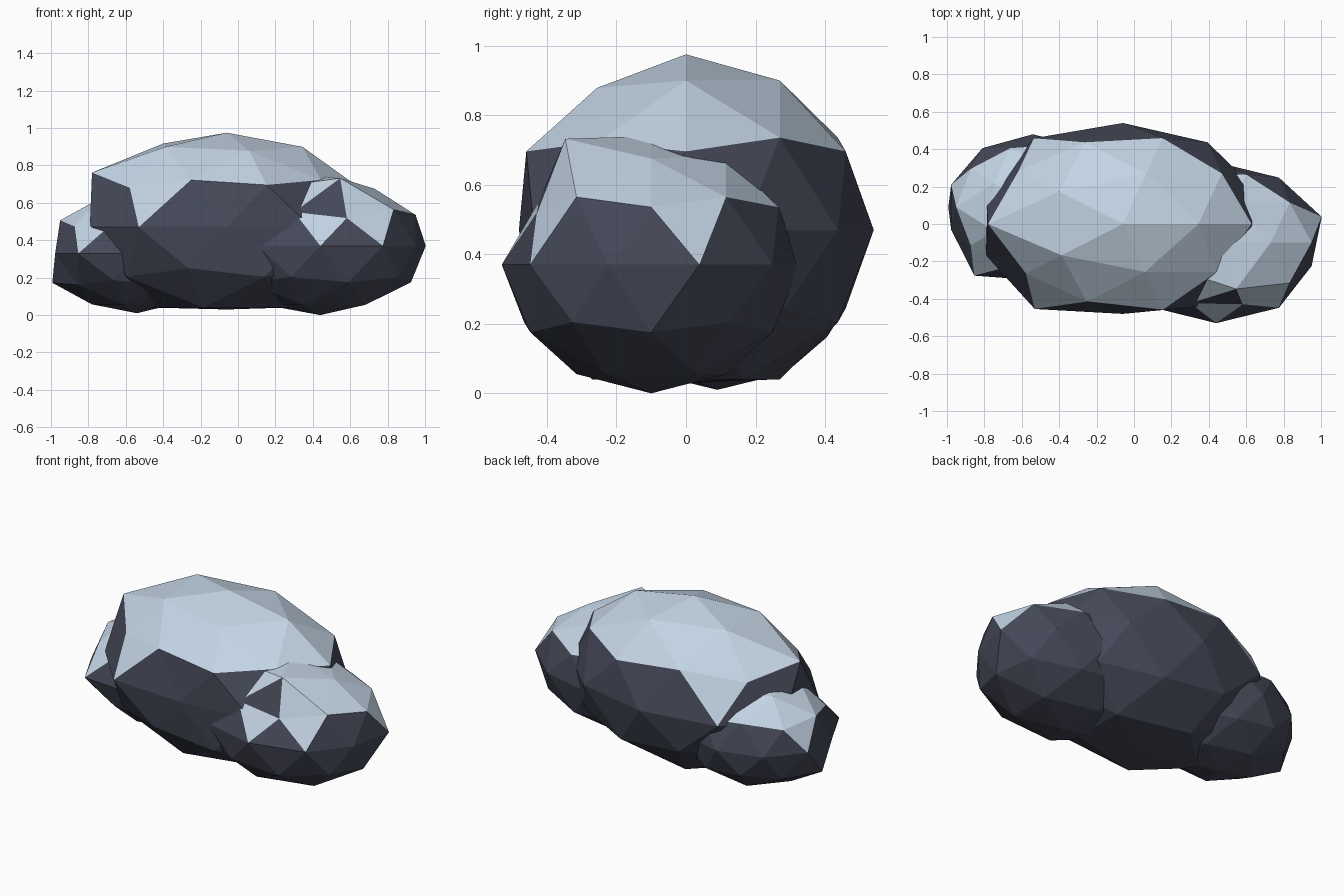
import bpy, bmesh, math
from mathutils import Vector

if "Cube" in bpy.data.objects:
    bpy.data.objects.remove(bpy.data.objects["Cube"])


def flat_colour(name, rgb):
    mat = bpy.data.materials.new(name)
    mat.diffuse_color = (*rgb, 1.0)
    mat.use_nodes = True
    mat.node_tree.nodes["Principled BSDF"].inputs["Base Color"].default_value = mat.diffuse_color
    return mat


STONE = flat_colour("dark_slate", (0.06, 0.066, 0.098))
SNOW = flat_colour("pale_snow", (0.55, 0.66, 0.78))


def direction(azimuth, z):
    r, a = math.sqrt(1 - z * z), math.radians(azimuth)
    return Vector((r * math.cos(a), r * math.sin(a), z))


def rock(name, centre, scale, nudges, drips, bare=(), floor=0.0):
    """Faceted boulder. nudges: (azimuth, z, radial factor) of single corners;
    drips: azimuths where snow hangs below the cap; bare: steep stone faces in the cap."""
    bm = bmesh.new()
    bmesh.ops.create_icosphere(bm, subdivisions=2, radius=1.0)
    bm.normal_update()

    # snow lies on upward faces, and hangs down at the chosen azimuths
    for f in bm.faces:
        n = f.normal
        az = math.degrees(math.atan2(n.y, n.x)) % 360
        snowy = n.z > 0.45
        if 0.25 < n.z <= 0.45:
            snowy = any(abs((az - d + 180) % 360 - 180) < 12 for d in drips)
        if any(n.angle(direction(*b)) < 0.15 for b in bare):
            snowy = False
        f.material_index = int(snowy)

    # push single corners in or out for an irregular shape
    moves = []
    for az, z, k in nudges:
        d = direction(az, z)
        moves.append((max(bm.verts, key=lambda v: v.co.dot(d)), k))
    for v, k in moves:
        v.co *= k

    # stretch into place and flatten the underside
    for v in bm.verts:
        v.co = Vector(c + s * p for c, s, p in zip(centre, scale, v.co))
        v.co.z = max(v.co.z, floor)

    mesh = bpy.data.meshes.new(name)
    bm.to_mesh(mesh)
    bm.free()
    mesh.materials.append(STONE)
    mesh.materials.append(SNOW)
    obj = bpy.data.objects.new(name, mesh)
    bpy.context.collection.objects.link(obj)
    return obj


# large middle boulder
rock("middle_rock", (-0.06, 0, 0.47), (0.77, 0.54, 0.505),
     [(180, 0.53, 1.1), (216, 0.45, 0.93), (270, 0, 0.89), (252, 0.53, 0.95),
      (144, 0.85, 1.04), (252, -0.45, 0.97), (234, 0, 1.04), (288, 0.85, 0.95),
      (126, 0, 1.05), (324, 0.53, 0.95)],
     drips=(126, 234), floor=0.03)

# right boulder, towards the front
rock("right_rock", (0.44, -0.1, 0.37), (0.57, 0.43, 0.37),
     [(288, 0.85, 1.15), (252, 0.53, 0.93), (18, 0, 1.04), (342, 0, 0.94),
      (288, 0.45, 0.9), (0, 0.85, 0.97)],
     drips=(18, 270, 306), bare=[(270, 0.58)])

# left boulder, towards the back
rock("left_rock", (-0.54, 0.09, 0.33), (0.46, 0.39, 0.32),
     [(234, 0, 1.16), (180, 0.53, 1.05), (180, -0.45, 1.1),
      (144, 0.85, 1.06), (216, 0.85, 1.06)],
     drips=(162, 234), floor=0.01)
